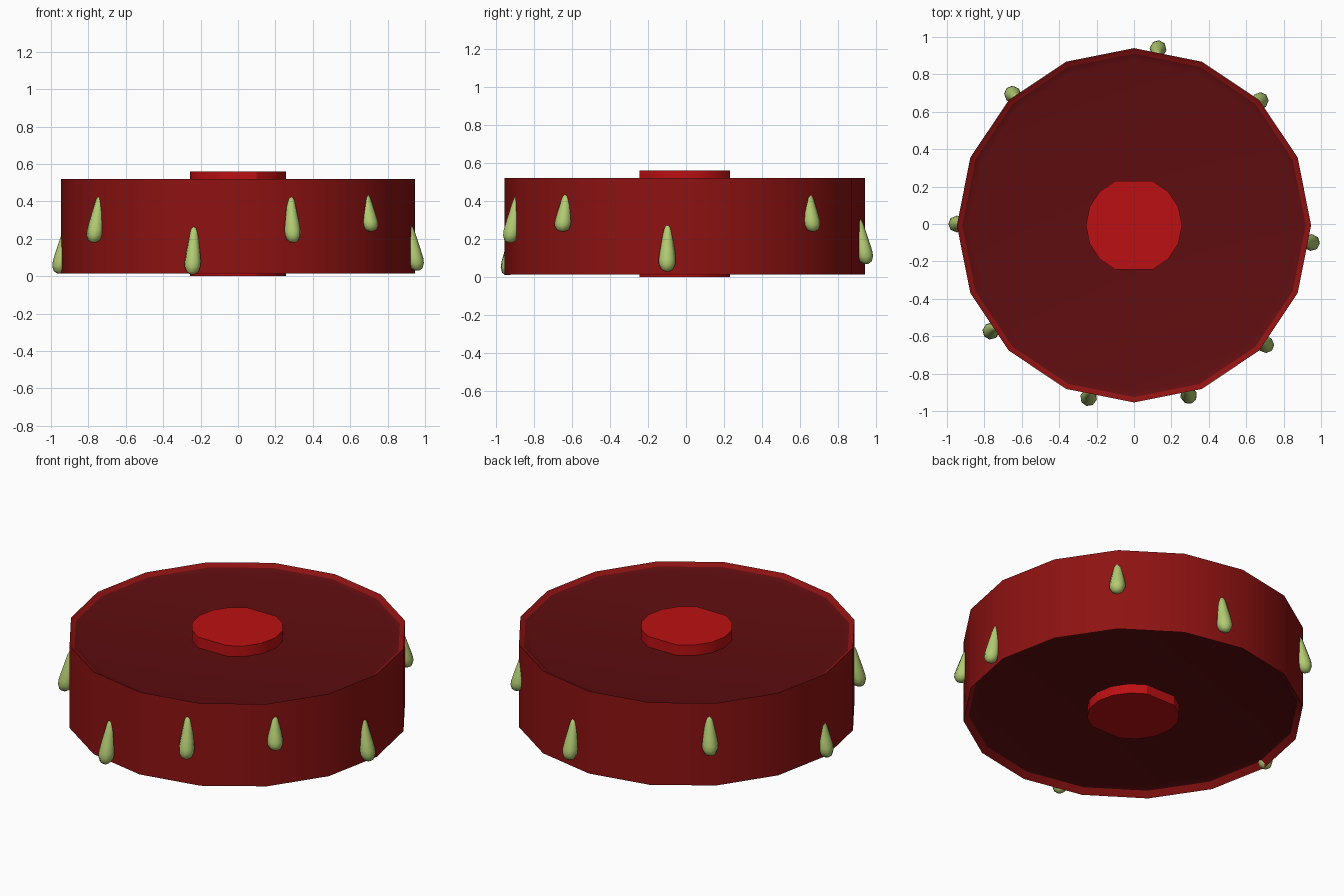
import bpy, bmesh, math
from mathutils import Vector, Matrix

if "Cube" in bpy.data.objects:
    bpy.data.objects.remove(bpy.data.objects["Cube"])

CY = -0.007  # wheel axis position in y


def material(name, rgb):
    m = bpy.data.materials.new(name)
    m.diffuse_color = (*rgb, 1)
    m.use_nodes = True
    m.node_tree.nodes["Principled BSDF"].inputs["Base Color"].default_value = m.diffuse_color
    return m


SIDE = material("deep red", (0.27, 0.006, 0.006))
DISC = material("dark red", (0.115, 0.004, 0.005))
HUB = material("bright red", (0.50, 0.005, 0.006))
SLIME = material("pale green", (0.45, 0.60, 0.17))


def lathe(name, profile, sides, mats, location, rule=None, skip=(), matrix=Matrix()):
    """Revolve (radius, z) points about z, cap both ends."""
    bm = bmesh.new()
    steps = [i for i in range(sides) if i not in skip]
    rings = [[bm.verts.new((r * math.cos(2 * math.pi * i / sides),
                            r * math.sin(2 * math.pi * i / sides), z))
              for i in steps] for r, z in profile]
    n = len(steps)
    for k, (a, b) in enumerate(zip(rings, rings[1:])):
        for i in range(n):
            f = bm.faces.new((a[i], a[(i + 1) % n], b[(i + 1) % n], b[i]))
            f.material_index = rule(k) if rule else 0
    for ring, k in ((rings[0][::-1], -1), (rings[-1], len(rings))):
        f = bm.faces.new(ring)
        f.material_index = rule(k) if rule else 0
    bm.transform(matrix)
    bmesh.ops.recalc_face_normals(bm, faces=bm.faces)
    me = bpy.data.meshes.new(name)
    bm.to_mesh(me)
    bm.free()
    for m in mats:
        me.materials.append(m)
    ob = bpy.data.objects.new(name, me)
    ob.location = location
    bpy.context.collection.objects.link(ob)
    return ob


def smooth(ob, angle):
    bpy.ops.object.select_all(action='DESELECT')
    ob.select_set(True)
    bpy.context.view_layer.objects.active = ob
    bpy.ops.object.shade_smooth_by_angle(angle=math.radians(angle))


# Drum: red side wall and sloped rims, darker recessed discs
drum = lathe("drum",
             [(0.88, 0.058), (0.918, 0.048), (0.947, 0.015),
              (0.947, 0.52), (0.918, 0.502), (0.88, 0.495)],
             16, [SIDE, DISC], (0, CY, 0),
             rule=lambda k: 0 if k in (1, 2, 3) else 1)
smooth(drum, 28)

# Hub: passes through both discs, flattened at front and back
hub = lathe("hub", [(0.257, 0.0), (0.257, 0.56)], 16, [HUB], (0, CY, 0), skip=(4, 12))
smooth(hub, 30)

# Slime drops on the wall: bulb x, y, bottom z, height
drops = [(0.13, 0.945, 0.07, 0.24), (0.68, 0.665, 0.24, 0.22),
         (0.957, -0.10, 0.03, 0.25), (0.71, -0.65, 0.24, 0.20),
         (0.295, -0.925, 0.18, 0.25), (-0.245, -0.937, 0.01, 0.26),
         (-0.772, -0.578, 0.18, 0.25), (-0.956, 0.0, 0.015, 0.25),
         (-0.655, 0.70, 0.21, 0.24)]
profile = [(0.012, 0.0), (0.032, 0.05), (0.044, 0.16), (0.045, 0.27),
           (0.039, 0.45), (0.030, 0.67), (0.022, 0.87), (0.015, 0.96), (0.005, 1.0)]
for n, (x, y, z, h) in enumerate(drops, 1):
    inward = -Vector((x, y, 0)).normalized()
    # shear so the tip leans into the wall
    lean = Matrix.Identity(4)
    lean[0][2], lean[1][2] = inward.x * 0.17, inward.y * 0.17
    turn = Matrix.Rotation(math.atan2(y, x), 4, 'Z')
    ob = lathe(f"slime_drop_{n}", [(r, t * h) for r, t in profile], 8, [SLIME],
               (x, y, z), matrix=lean @ turn)
    smooth(ob, 80)
